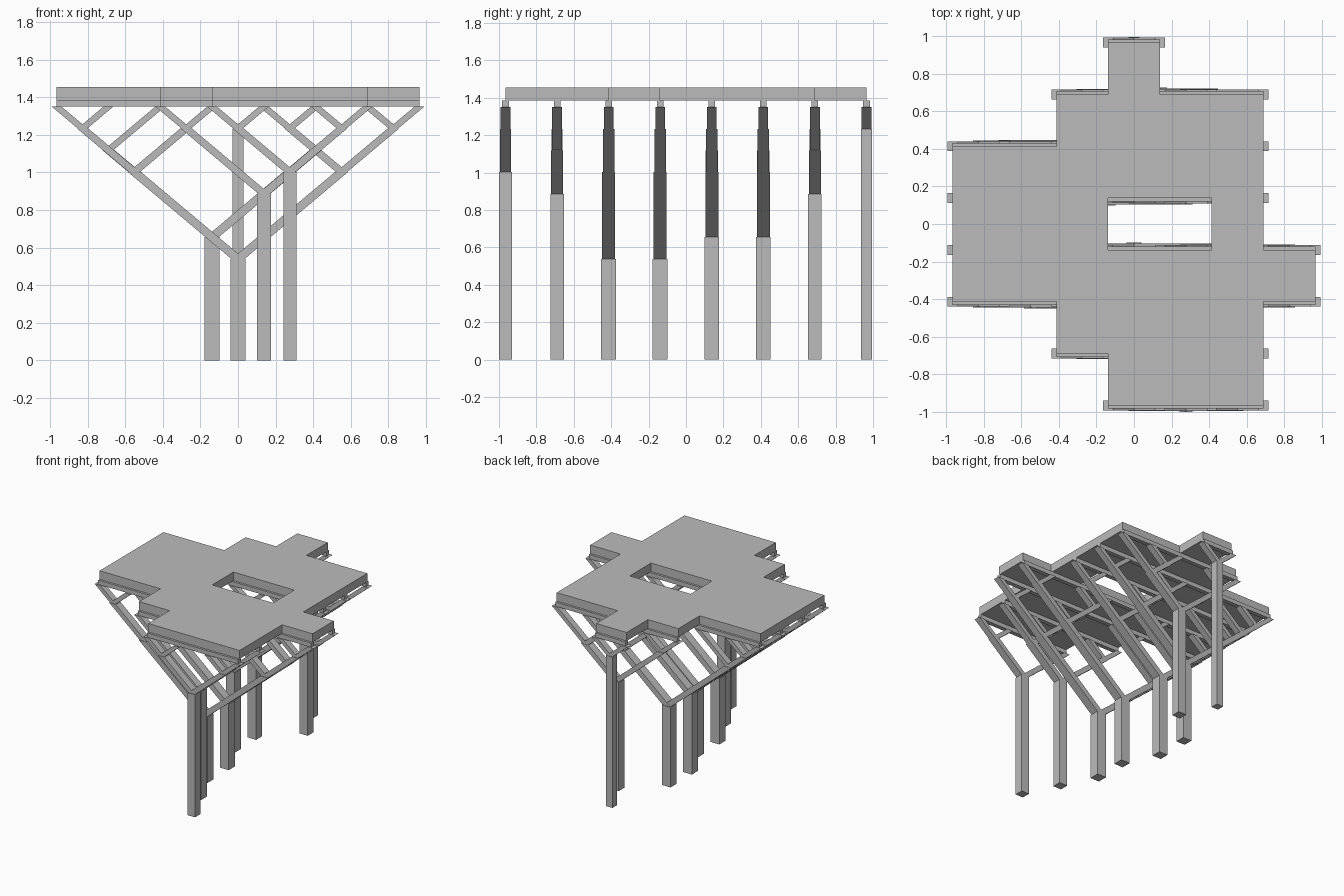
import bpy
import bmesh
from mathutils import Vector

if "Cube" in bpy.data.objects:
    bpy.data.objects.remove(bpy.data.objects["Cube"])

PITCH = 0.2757      # spacing of the structural grid
SLOPE = 0.84        # rise per unit run of the branches
EAVE = 1.35         # height where the branches end
RAIL_TOP = 1.385
ROOF_TOP = 1.455

# First and last grid node carried by each frame, front to back
SPANS = [(3, 6), (2, 6), (0, 7), (0, 7), (0, 6), (0, 6), (2, 6), (3, 4)]

gray = bpy.data.materials.new("warm_free_gray")
gray.name = "plain_gray"
gray.use_nodes = True
color = (0.5, 0.5, 0.5, 1)
gray.diffuse_color = color
gray.node_tree.nodes["Principled BSDF"].inputs["Base Color"].default_value = color


def node(i):
    return (i - 3.5) * PITCH


def member_width(leaves):
    return 0.052 * leaves ** 0.21


def finish(bm, name):
    bmesh.ops.recalc_face_normals(bm, faces=bm.faces)
    mesh = bpy.data.meshes.new(name)
    bm.to_mesh(mesh)
    bm.free()
    mesh.materials.append(gray)
    obj = bpy.data.objects.new(name, mesh)
    bpy.context.collection.objects.link(obj)
    return obj


def add_prism(bm, start, end, wx, wy):
    """Sheared box with level ends, running from start to end."""
    rings = []
    for p in (start, end):
        rings.append([bm.verts.new(Vector(p) + Vector((sx * wx / 2, sy * wy / 2, 0)))
                      for sx, sy in ((-1, -1), (1, -1), (1, 1), (-1, 1))])
    low, high = rings
    bm.faces.new(low[::-1])
    bm.faces.new(high)
    for k in range(4):
        n = (k + 1) % 4
        bm.faces.new((low[k], low[n], high[n], high[k]))


def apex(first, last, y):
    half_run = (last - first) * PITCH / 2
    return (node((first + last) / 2), y, EAVE - SLOPE * half_run)


def add_branches(bm, first, last, y):
    """Fork the members repeatedly until each reaches one roof node."""
    count = last - first + 1
    if count == 1:
        return
    left_count = 2 if count == 3 else count // 2
    split = first + left_count
    for a, b in ((first, split - 1), (split, last)):
        w = member_width(b - a + 1)
        add_prism(bm, apex(first, last, y), apex(a, b, y), w, w)
        add_branches(bm, a, b, y)


# Frames: column, forking branches and top rail
for row, (first, last) in enumerate(SPANS):
    y = node(row)
    top = apex(first, last, y)

    bm = bmesh.new()
    w = member_width(last - first + 1)
    add_prism(bm, (top[0], y, 0), top, w, w)
    finish(bm, f"column_{row + 1}")

    bm = bmesh.new()
    add_branches(bm, first, last, y)
    finish(bm, f"branches_{row + 1}")

    bm = bmesh.new()
    length = (last - first) * PITCH
    add_prism(bm, (top[0], y, EAVE), (top[0], y, RAIL_TOP), length, 0.035)
    finish(bm, f"rail_{row + 1}")

# Roof slab: grid bays shared by neighbouring frames, with one opening
bm = bmesh.new()
for row in range(len(SPANS) - 1):
    first = max(SPANS[row][0], SPANS[row + 1][0])
    last = min(SPANS[row][1], SPANS[row + 1][1])
    for col in range(first, last):
        if row == 3 and col in (3, 4):
            continue
        bm.faces.new([bm.verts.new((node(col + dx), node(row + dy), RAIL_TOP))
                      for dx, dy in ((0, 0), (1, 0), (1, 1), (0, 1))])
bmesh.ops.remove_doubles(bm, verts=bm.verts, dist=0.001)
bmesh.ops.recalc_face_normals(bm, faces=bm.faces)
bm.faces.ensure_lookup_table()
if bm.faces[0].normal.z < 0:
    bmesh.ops.reverse_faces(bm, faces=bm.faces)
mesh = bpy.data.meshes.new("roof_slab")
bm.to_mesh(mesh)
bm.free()
mesh.materials.append(gray)
roof = bpy.data.objects.new("roof_slab", mesh)
bpy.context.collection.objects.link(roof)
solid = roof.modifiers.new("thickness", "SOLIDIFY")
solid.thickness = ROOF_TOP - RAIL_TOP
solid.offset = 1
